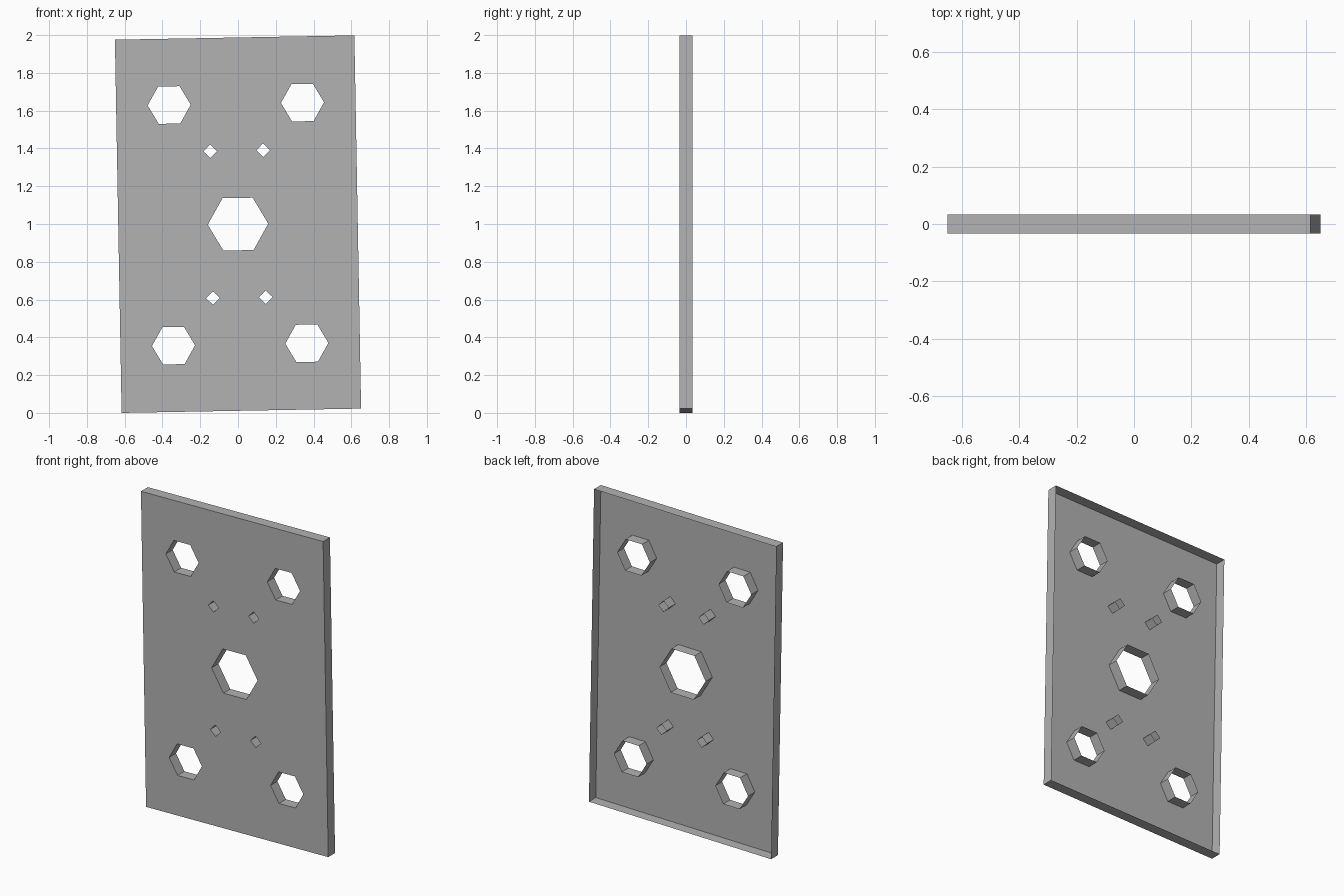
import bpy, bmesh, math
from mathutils import Matrix, Vector

cube = bpy.data.objects.get("Cube")
if cube:
    bpy.data.objects.remove(cube, do_unlink=True)

HALF_W, HALF_H, HALF_T = 0.634, 0.988, 0.034
TILT = math.radians(-1.03)

grey = bpy.data.materials.new("plain_grey")
grey.use_nodes = True
colour = (0.45, 0.45, 0.45, 1)
grey.diffuse_color = colour
grey.node_tree.nodes["Principled BSDF"].inputs["Base Color"].default_value = colour


def add_loop(bm, points):
    """Closed ring of edges on the front plane."""
    verts = [bm.verts.new((x, -HALF_T, z)) for x, z in points]
    return [bm.edges.new((v, verts[i - 1])) for i, v in enumerate(verts)]


def polygon(cx, cz, radius, sides):
    angles = [math.tau * i / sides for i in range(sides)]
    return [(cx + radius * math.cos(a), cz + radius * math.sin(a)) for a in angles]


bm = bmesh.new()

# Outer outline and hole outlines
outline = [(-HALF_W, -HALF_H), (HALF_W, -HALF_H), (HALF_W, HALF_H), (-HALF_W, HALF_H)]
edges = add_loop(bm, outline)
edges += add_loop(bm, polygon(0, 0, 0.16, 6))
for sx in (-1, 1):
    for sz in (-1, 1):
        edges += add_loop(bm, polygon(sx * 0.353, sz * 0.637, 0.114, 6))
        edges += add_loop(bm, polygon(sx * 0.14, sz * 0.389, 0.036, 4))

# Front sheet with holes
bmesh.ops.triangle_fill(bm, use_beauty=True, edges=edges, normal=(0, -1, 0))

# Rim and hole collars, open at the back
rim = [e for e in bm.edges if e.is_boundary]
result = bmesh.ops.extrude_edge_only(bm, edges=rim)
back = [g for g in result["geom"] if isinstance(g, bmesh.types.BMVert)]
bmesh.ops.translate(bm, verts=back, vec=(0, 2 * HALF_T, 0))

# Consistent normals, with the sheet facing forward
bmesh.ops.recalc_face_normals(bm, faces=bm.faces)
sheet = next(f for f in bm.faces if abs(f.normal.y) > 0.9)
if sheet.normal.y > 0:
    bmesh.ops.reverse_faces(bm, faces=bm.faces)

# Slight lean, then stand on the ground
bm.transform(Matrix.Rotation(TILT, 4, "Y"))
lowest = min(v.co.z for v in bm.verts)
bmesh.ops.translate(bm, verts=bm.verts, vec=Vector((0, 0, -lowest)))

mesh = bpy.data.meshes.new("perforated_panel")
bm.to_mesh(mesh)
bm.free()
mesh.materials.append(grey)
panel = bpy.data.objects.new("perforated_panel", mesh)
bpy.context.collection.objects.link(panel)
